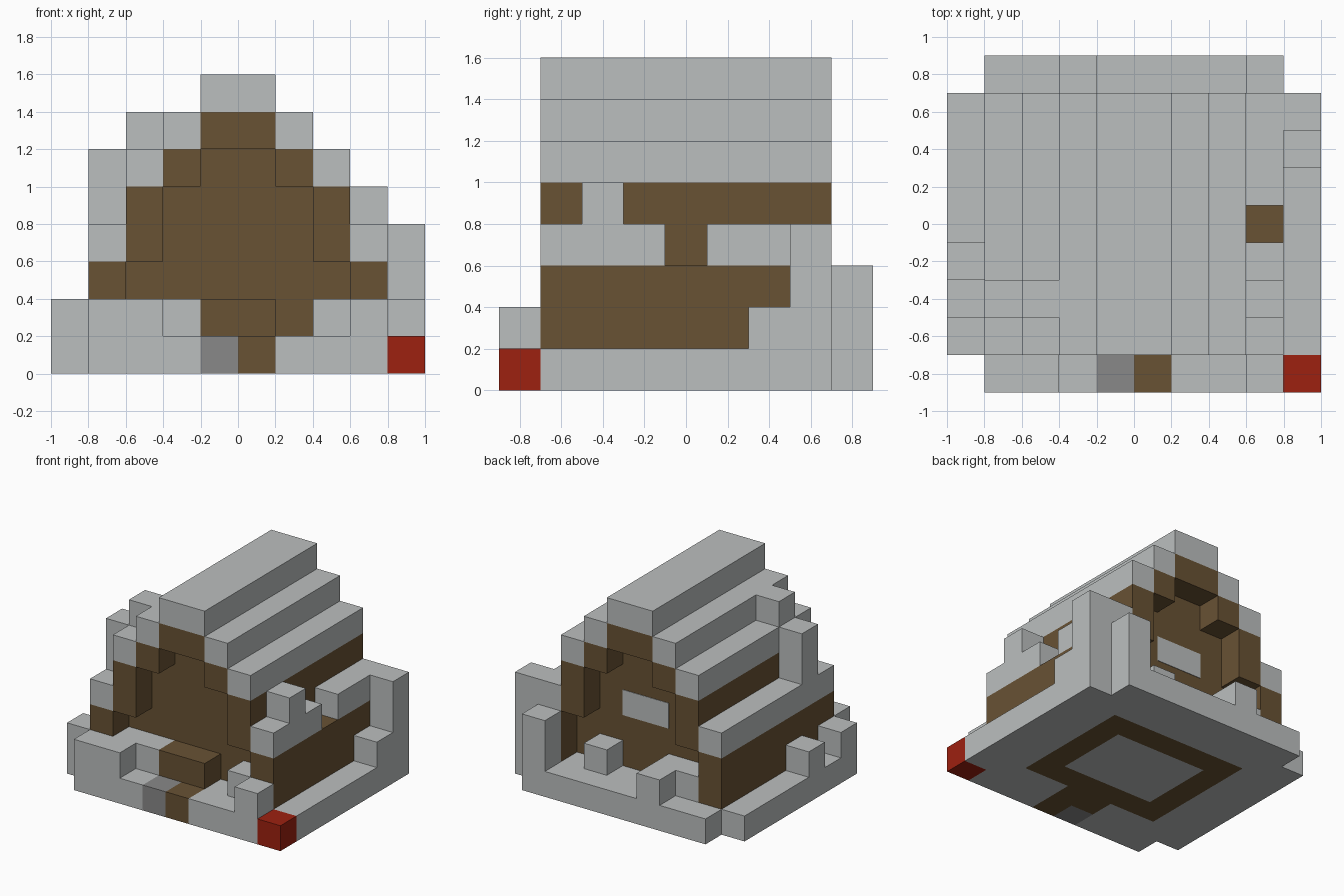
import bpy
import bmesh

CELL = 0.2  # every part is laid out on a grid of cubes this size

if "Cube" in bpy.data.objects:
    bpy.data.objects.remove(bpy.data.objects["Cube"], do_unlink=True)


def material(name, rgb):
    mat = bpy.data.materials.new(name)
    mat.use_nodes = True
    mat.diffuse_color = (*rgb, 1)
    bsdf = next(n for n in mat.node_tree.nodes if n.type == "BSDF_PRINCIPLED")
    bsdf.inputs["Base Color"].default_value = (*rgb, 1)
    bsdf.inputs["Roughness"].default_value = 0.9
    return mat


SNOW = material("snow", (0.5, 0.52, 0.52))
WOOD = material("wood", (0.14, 0.084, 0.034))
STONE = material("stone", (0.25, 0.25, 0.25))
RED = material("red", (0.34, 0.015, 0.005))


def part(name, mat, *boxes):
    """One object from boxes given as ((x0, x1), (y0, y1), (z0, z1)) in cells."""
    bm = bmesh.new()
    for spans in boxes:
        verts = bmesh.ops.create_cube(bm, size=1)["verts"]
        for v in verts:
            v.co = [((lo + hi) / 2 + c * (hi - lo)) * CELL
                    for c, (lo, hi) in zip(v.co, spans)]
    mesh = bpy.data.meshes.new(name)
    bm.to_mesh(mesh)
    bm.free()
    mesh.materials.append(mat)
    obj = bpy.data.objects.new(name, mesh)
    bpy.context.collection.objects.link(obj)
    return obj


# Shared bands along the depth of the house
FULL = (-3.5, 3.5)
WALL = (-2.5, 2.5)
FRONT = (-4.5, -3.5)
PORCH = (-3.5, -2.5)
REAR = (2.5, 3.5)
BACK = (3.5, 4.5)
GROUND = (0, 1)
DRIFT = (1, 2)

# Ground layer
part("snow_ground", SNOW,
     ((-5, -3), FULL, GROUND), ((3, 5), FULL, GROUND),
     ((-3, -1), PORCH, GROUND), ((1, 3), PORCH, GROUND),
     ((-3, 3), REAR, GROUND), ((-4, 4), BACK, GROUND),
     ((-4, -1), FRONT, GROUND), ((1, 4), FRONT, GROUND),
     ((-2, 2), (-1.5, 1.5), GROUND))
part("wall_footing", WOOD,
     ((-3, -2), WALL, GROUND), ((2, 3), WALL, GROUND),
     ((-2, 2), (-2.5, -1.5), GROUND), ((-2, 2), (1.5, 2.5), GROUND))
part("path_wood", WOOD, ((0, 1), FRONT, GROUND), ((-1, 1), PORCH, GROUND))
part("path_stone", STONE, ((-1, 0), FRONT, GROUND))
part("door_step", WOOD, ((-1, 1), PORCH, DRIFT))
part("red_mailbox", RED, ((4, 5), FRONT, GROUND))

# Stepped house body with a rear window
part("house_walls", WOOD,
     ((-3, 3), WALL, (1, 3)), ((-2, 2), WALL, (3, 5)), ((-1, 1), WALL, (5, 6)))
part("rear_window", SNOW, ((-1, 1), (2.5, 2.52), (3, 4)))

# Stepped roof, mirrored left and right
for side, sign in (("left", 1), ("right", -1)):
    def course(x, z, y=FULL):
        return (tuple(sorted((sign * x, sign * (x + 1)))), y, z)

    part(side + "_roof_boards", WOOD,
         course(3, (1, 3)), course(2, (3, 5)), course(1, (5, 6)))
    eave = [course(3, (3, 4))]
    if side == "left":  # the snow has slid off the middle of this eave
        eave = [course(3, (3, 4), (-3.5, -0.5)), course(3, (3, 4), (0.5, 3.5))]
    part(side + "_roof_snow", SNOW,
         course(2, (5, 6)), course(1, (6, 7)), *eave)

part("ridge_board", WOOD, ((-1, 1), FULL, (6, 7)))
part("ridge_snow", SNOW, ((-1, 1), FULL, (7, 8)))

# Snow lumps on the roof
LUMP = (-2.5, -1.5)
part("roof_lumps", SNOW,
     ((3, 4), LUMP, (4, 5)), ((-4, -3), LUMP, (4, 6)), ((-3, -2), LUMP, (6, 7)))

# Snow drifts round the house
part("front_drifts", SNOW,
     ((-4, -2), FRONT, DRIFT), ((-3, -1), PORCH, DRIFT),
     ((3, 4), FRONT, DRIFT), ((2, 3), PORCH, DRIFT))
part("side_drifts", SNOW,
     ((-5, -4), (-1.5, -0.5), DRIFT), ((-5, -4), PORCH, DRIFT),
     ((4, 5), (1.5, 2.5), DRIFT), ((4, 5), REAR, (1, 4)))
part("back_drifts", SNOW,
     ((3, 4), BACK, (1, 3)), ((1, 2), REAR, DRIFT),
     ((-3, -1), REAR, DRIFT), ((-2, -1), BACK, DRIFT))
